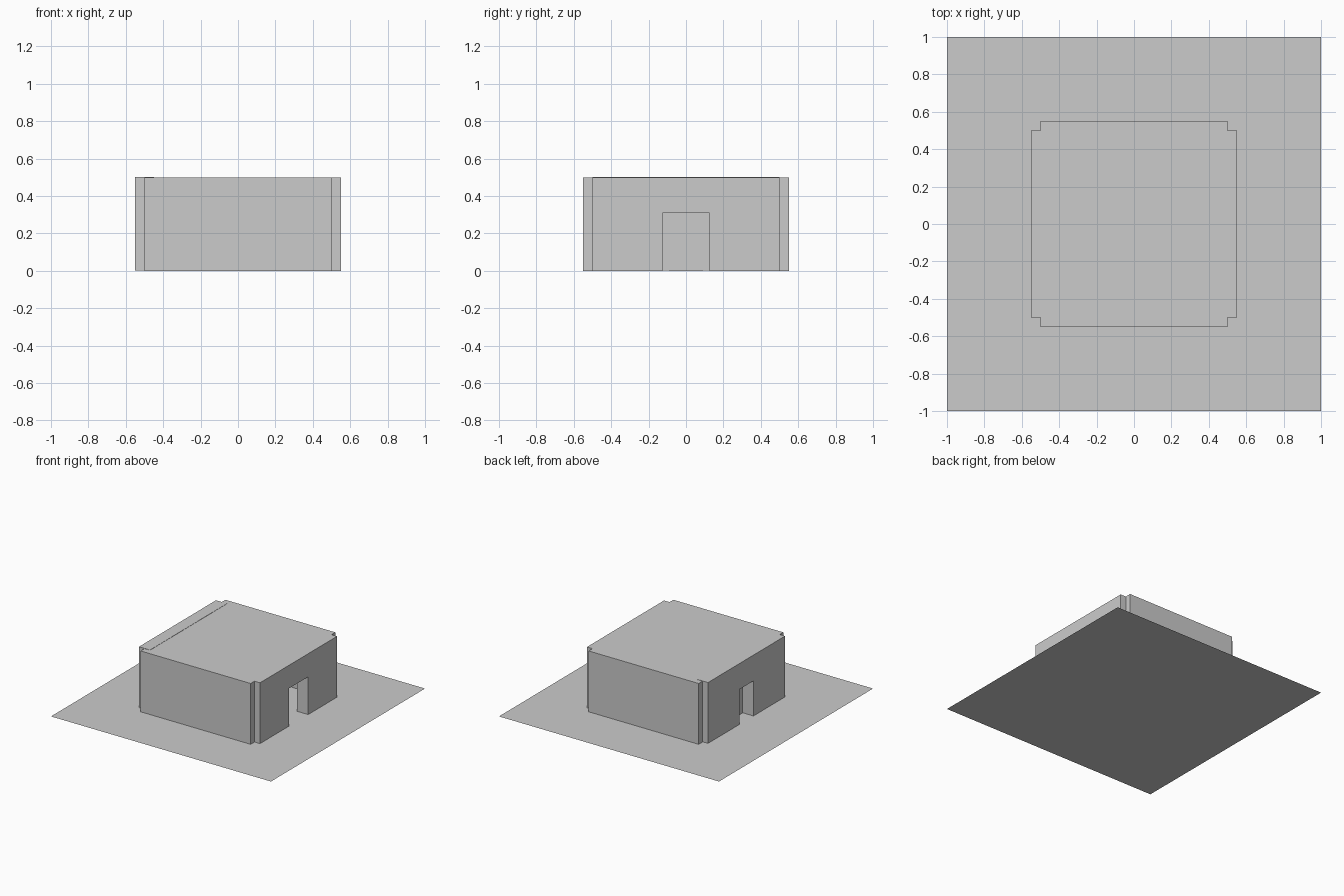
import bpy

if "Cube" in bpy.data.objects:
    bpy.data.objects.remove(bpy.data.objects["Cube"])

H = 0.5   # wall height
T = 0.1   # wall thickness


def box(name, x0, x1, y0, y1, z0, z1):
    bpy.ops.mesh.primitive_cube_add(size=1, location=((x0 + x1) / 2, (y0 + y1) / 2, (z0 + z1) / 2))
    ob = bpy.context.object
    ob.name = name
    ob.scale = (x1 - x0, y1 - y0, z1 - z0)
    bpy.ops.object.transform_apply(location=False, rotation=False, scale=True)
    return ob


def plane(name, size, z):
    bpy.ops.mesh.primitive_plane_add(size=size, location=(0, 0, z))
    bpy.context.object.name = name
    return bpy.context.object


def wall_with_door(name, x, half_width, height, lift=0.0):
    # one doorway outline, pushed through the wall thickness
    w, h = half_width, height
    outline = [(-0.5, lift), (-w, lift), (-w, h), (w, h), (w, lift),
               (0.5, lift), (0.5, H + lift), (-0.5, H + lift)]
    n = len(outline)
    verts = [(x + dx, y, z) for dx in (-T / 2, T / 2) for y, z in outline]
    faces = [tuple(reversed(range(n))), tuple(range(n, 2 * n))]
    faces += [(i, (i + 1) % n, n + (i + 1) % n, n + i) for i in range(n)]
    me = bpy.data.meshes.new(name)
    me.from_pydata(verts, [], faces)
    me.update()
    ob = bpy.data.objects.new(name, me)
    bpy.context.collection.objects.link(ob)
    return ob


# floor and roof sheets
plane("floor", 2.0, 0.0)
plane("roof", 1.0, H)

# plain front and back walls
for name, y in (("front_wall", -0.5), ("back_wall", 0.5)):
    box(name, -0.5, 0.5, y - T / 2, y + T / 2, 0, H)

# side walls: wide open doorway on the right, narrower niche on the left
wall_with_door("right_wall", 0.5, 0.125, 0.31)
wall_with_door("left_wall", -0.5, 0.09, 0.29, lift=0.002)

# thin closing panel at the inner side of the left niche
me = bpy.data.meshes.new("niche_panel")
me.from_pydata([(-0.45, -0.09, 0), (-0.45, 0.09, 0), (-0.45, 0.09, 0.29), (-0.45, -0.09, 0.29)],
               [], [(0, 1, 2, 3)])
bpy.context.collection.objects.link(bpy.data.objects.new("niche_panel", me))
